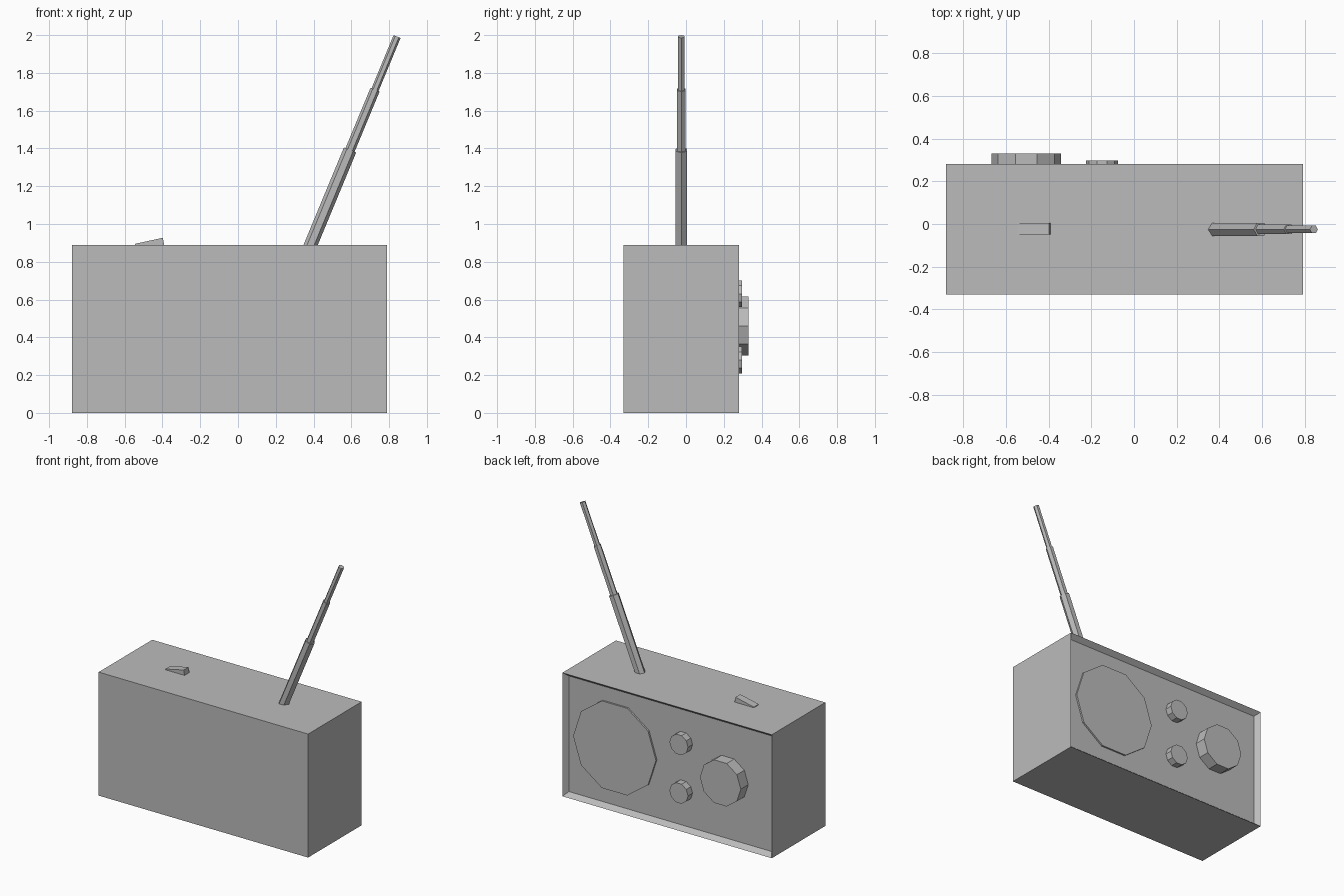
import bpy, bmesh
from math import pi
from mathutils import Matrix, Vector

cube = bpy.data.objects.get("Cube")
if cube:
    bpy.data.objects.remove(cube, do_unlink=True)

grey = bpy.data.materials.new("plain grey")
grey.use_nodes = True
colour = (0.5, 0.5, 0.5, 1)
grey.diffuse_color = colour
grey.node_tree.nodes["Principled BSDF"].inputs["Base Color"].default_value = colour

LEFT, RIGHT = 0.79, -0.88
FRONT, BACK = -0.33, 0.28
TOP = 0.89
RIM, DEPTH = 0.04, 0.035
PANEL = BACK - DEPTH


def finish(name, bm):
    bmesh.ops.recalc_face_normals(bm, faces=bm.faces)
    mesh = bpy.data.meshes.new(name)
    bm.to_mesh(mesh)
    bm.free()
    mesh.materials.append(grey)
    obj = bpy.data.objects.new(name, mesh)
    bpy.context.collection.objects.link(obj)
    return obj


def box(lo, hi):
    bm = bmesh.new()
    bmesh.ops.create_cube(bm, size=1)
    lo, hi = Vector(lo), Vector(hi)
    bmesh.ops.scale(bm, vec=hi - lo, verts=bm.verts)
    bmesh.ops.translate(bm, vec=(lo + hi) / 2, verts=bm.verts)
    return bm


def prism(name, start, end, radius, sides, turn=0):
    """Flat-sided rod from start to end."""
    start, end = Vector(start), Vector(end)
    axis = end - start
    place = (Matrix.Translation((start + end) / 2)
             @ axis.to_track_quat('Z', 'Y').to_matrix().to_4x4()
             @ Matrix.Rotation(turn, 4, 'Z'))
    bm = bmesh.new()
    bmesh.ops.create_cone(bm, cap_ends=True, segments=sides, radius1=radius,
                          radius2=radius, depth=axis.length, matrix=place)
    return finish(name, bm)


# Case with a sloped rim around a sunken control panel
bm = box((RIGHT, FRONT, 0), (LEFT, BACK, TOP))
bm.normal_update()
panel = max(bm.faces, key=lambda f: f.normal.y)
bmesh.ops.inset_region(bm, faces=[panel], thickness=RIM)
bmesh.ops.translate(bm, vec=(0, -DEPTH, 0), verts=panel.verts)
finish("case", bm)

# Ten-sided speaker and knobs, each with a corner pointing up
for name, x, z, radius, outer in (
        ("speaker", 0.39, 0.445, 0.33, PANEL + 0.012),
        ("tuning_knob", -0.505, 0.46, 0.163, 0.33),
        ("upper_knob", -0.15, 0.63, 0.074, 0.297),
        ("lower_knob", -0.15, 0.28, 0.074, 0.297)):
    prism(name, (x, PANEL - 0.01, z), (x, outer, z), radius, 10, pi / 2)

# Wedge switch on the top
bm = box((-0.545, -0.05, TOP - 0.005), (-0.39, 0.005, TOP + 0.037))
for v in bm.verts:
    if v.co.z > TOP:
        if v.co.x < -0.5:
            v.co.z = TOP + 0.005
        else:
            v.co.x -= 0.008
finish("switch", bm)

# Telescopic six-sided aerial leaning to the left
base, tip = Vector((0.385, -0.025, TOP)), Vector((0.842, -0.025, 1.992))
for name, a, b, radius in (("aerial_lower", -0.02, 0.455, 0.035),
                           ("aerial_middle", 0.44, 0.745, 0.026),
                           ("aerial_upper", 0.73, 1, 0.02)):
    rod = prism(name, base.lerp(tip, a), base.lerp(tip, b), radius, 6)
    # Keep two corners in the plane of the lean
    axis = (tip - base).normalized()
    side = axis.cross(Vector((0, 1, 0)))
    centre = base.lerp(tip, (a + b) / 2)
    reach = max(abs((v.co - centre).dot(side)) for v in rod.data.vertices)
    if reach < radius * 0.95:
        rod.data.transform(Matrix.Translation(centre)
                           @ Matrix.Rotation(pi / 6, 4, axis)
                           @ Matrix.Translation(-centre))
